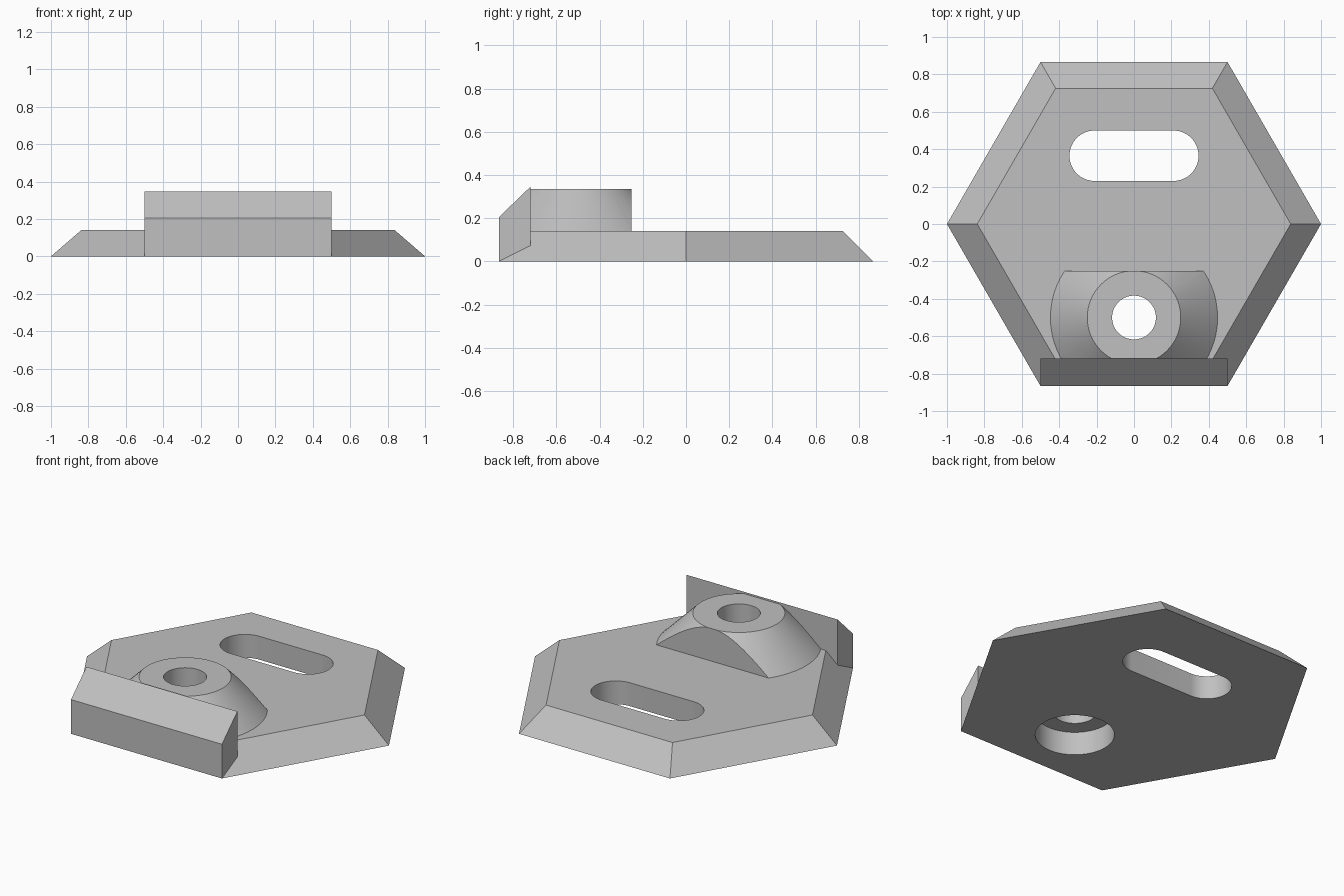
import bpy, bmesh, math

if "Cube" in bpy.data.objects:
    bpy.data.objects.remove(bpy.data.objects["Cube"])

SEG = 64
HOLE_Y = -0.5

grey = bpy.data.materials.new("light_grey")
grey.diffuse_color = (0.53, 0.53, 0.53, 1)
grey.use_nodes = True
grey.node_tree.nodes["Principled BSDF"].inputs["Base Color"].default_value = grey.diffuse_color


def finish(name, bm):
    """Turn a bmesh into a named, smooth-by-angle object."""
    bmesh.ops.recalc_face_normals(bm, faces=bm.faces[:])
    mesh = bpy.data.meshes.new(name)
    bm.to_mesh(mesh)
    bm.free()
    mesh.materials.append(grey)
    obj = bpy.data.objects.new(name, mesh)
    bpy.context.collection.objects.link(obj)
    return obj


def smooth(obj):
    bpy.ops.object.select_all(action='DESELECT')
    obj.select_set(True)
    bpy.context.view_layer.objects.active = obj
    bpy.ops.object.shade_smooth_by_angle(angle=math.radians(25))


def circle(r, cx=0, cy=0, n=SEG, start=0.0, sweep=2 * math.pi):
    return [(cx + r * math.cos(start + sweep * i / n),
             cy + r * math.sin(start + sweep * i / n)) for i in range(n)]


def loft(name, rings, closed=False):
    """Skin between equal rings of 3D points, capped unless closed."""
    bm = bmesh.new()
    vs = [[bm.verts.new(p) for p in ring] for ring in rings]
    n = len(vs[0])
    pairs = list(zip(vs, vs[1:])) + ([(vs[-1], vs[0])] if closed else [])
    for a, b in pairs:
        for i in range(n):
            j = (i + 1) % n
            bm.faces.new((a[i], a[j], b[j], b[i]))
    if not closed:
        bm.faces.new(vs[0])
        bm.faces.new(vs[-1])
    return finish(name, bm)


def ring(points, z):
    return [(x, y, z) for x, y in points]


def cut(obj, cutter):
    mod = obj.modifiers.new("cut", 'BOOLEAN')
    mod.operation = 'DIFFERENCE'
    mod.solver = 'EXACT'
    mod.object = cutter
    bpy.context.view_layer.objects.active = obj
    bpy.ops.object.modifier_apply(modifier=mod.name)
    bpy.data.objects.remove(cutter)


# Hexagonal base plate with sloped sides
plate = loft("base_plate", [ring(circle(1.0, n=6), 0),
                            ring(circle(0.838, n=6), 0.14)])

# Long slot through the plate
half = SEG // 2
slot = []
for side, start in ((1, -math.pi / 2), (-1, math.pi / 2)):
    slot += circle(0.135, side * 0.21, 0.365, half + 1, start,
                   math.pi * (half + 1) / half)
cut(plate, loft("slot_cutter", [ring(slot, -0.1), ring(slot, 0.3)]))

# Wide recess under the boss
recess = circle(0.215, 0, HOLE_Y)
cut(plate, loft("recess_cutter", [ring(recess, -0.1), ring(recess, 0.3)]))
smooth(plate)

# Conical boss with a through hole
profile = [(0.117, 0.14), (0.447, 0.14), (0.25, 0.335), (0.117, 0.335)]
boss = loft("conical_boss", [ring(circle(r, 0, HOLE_Y), z) for r, z in profile],
            closed=True)

# Trim the boss flat at the back and against the wall
bm = bmesh.new()
bm.from_mesh(boss.data)
for y, direction in ((-0.2515, 1), (-0.72, -1)):
    res = bmesh.ops.bisect_plane(bm, geom=bm.verts[:] + bm.edges[:] + bm.faces[:],
                                 plane_co=(0, y, 0), plane_no=(0, direction, 0),
                                 clear_outer=True)
    edges = [e for e in res["geom_cut"] if isinstance(e, bmesh.types.BMEdge)]
    bmesh.ops.edgeloop_fill(bm, edges=edges)
bmesh.ops.recalc_face_normals(bm, faces=bm.faces[:])
bm.to_mesh(boss.data)
bm.free()
smooth(boss)

# Front wall with a sloped top, its foot buried in the plate
wall = [(-0.866, 0), (-0.866, 0.205), (-0.72, 0.346), (-0.72, 0.06)]
loft("front_wall", [[(x, y, z) for y, z in wall] for x in (-0.5, 0.5)])
